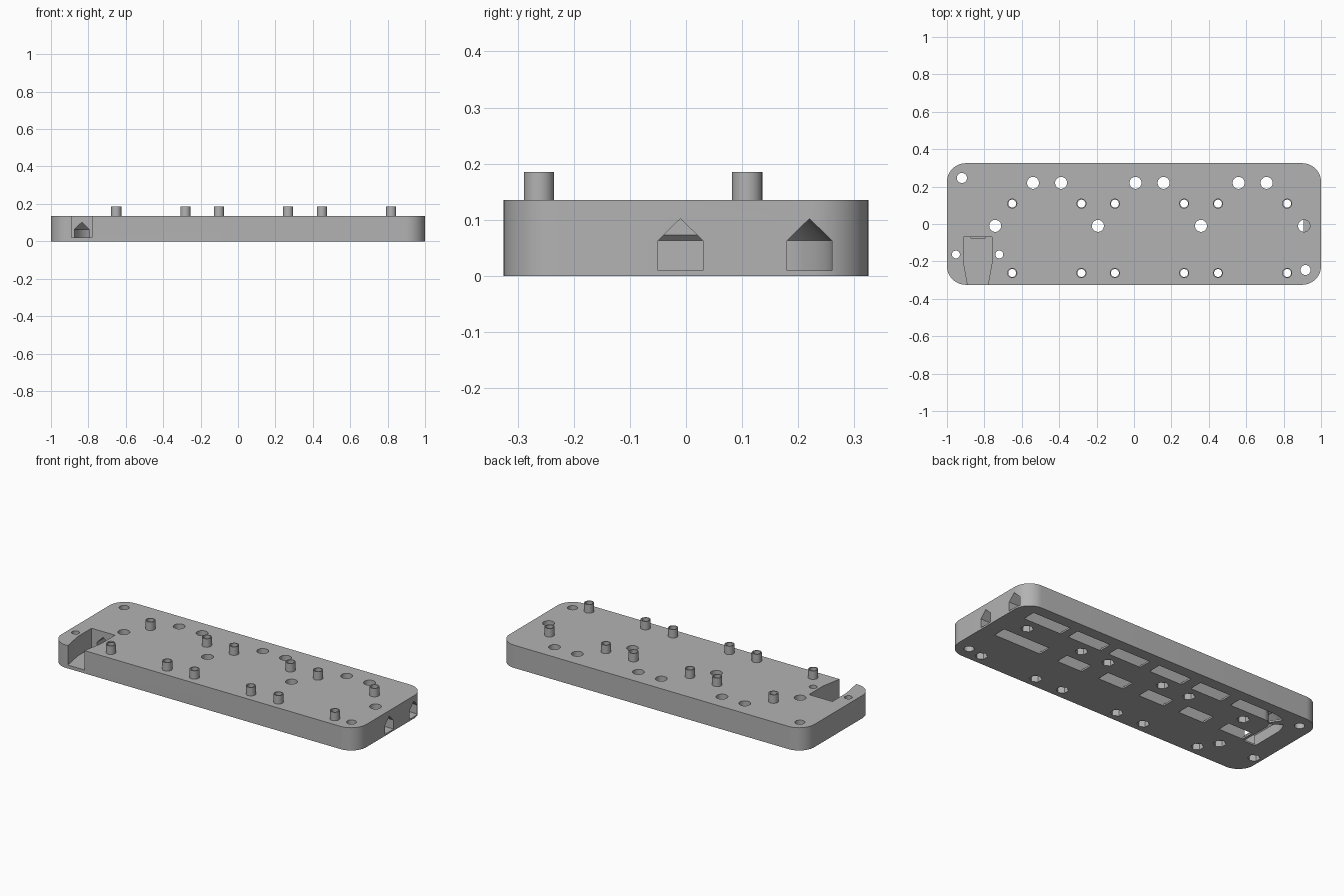
import bpy, bmesh, math
from mathutils import Vector

if "Cube" in bpy.data.objects:
    bpy.data.objects.remove(bpy.data.objects["Cube"], do_unlink=True)

HEIGHT = 0.135
POST_XS = (-0.651, -0.281, -0.102, 0.268, 0.449, 0.819)
POST_YS = (-0.262, 0.109)
BACK_Y, FRONT_Y, BEND_X, BEND_R = 0.22, -0.01, -0.835, 0.1

grey = bpy.data.materials.new("plain_grey")
grey.use_nodes = True
grey.diffuse_color = (0.45, 0.45, 0.45, 1)
grey.node_tree.nodes["Principled BSDF"].inputs["Base Color"].default_value = grey.diffuse_color


def prism(bm, outline, z0, z1):
    """Vertical prism over a counter-clockwise outline."""
    low = [bm.verts.new((x, y, z0)) for x, y in outline]
    high = [bm.verts.new((x, y, z1)) for x, y in outline]
    bm.faces.new(low[::-1])
    bm.faces.new(high)
    for i in range(len(low)):
        j = (i + 1) % len(low)
        bm.faces.new((low[i], low[j], high[j], high[i]))


def disc(x, y, r, sides=32, turn=0.0):
    return [(x + r * math.cos(turn + math.tau * i / sides),
             y + r * math.sin(turn + math.tau * i / sides)) for i in range(sides)]


def box(x0, x1, y0, y1):
    return [(x0, y0), (x1, y0), (x1, y1), (x0, y1)]


def sweep(bm, path, profile):
    """Carry a (sideways, height) profile along a flat path."""
    path = [Vector(p) for p in path]
    rings = []
    for i, p in enumerate(path):
        t = (path[min(i + 1, len(path) - 1)] - path[max(i - 1, 0)]).normalized()
        rings.append([bm.verts.new((p.x - t.y * s, p.y + t.x * s, z)) for s, z in profile])
    n = len(profile)
    for a, b in zip(rings, rings[1:]):
        for i in range(n):
            bm.faces.new((a[i], a[(i + 1) % n], b[(i + 1) % n], b[i]))
    bm.faces.new(rings[0][::-1])
    bm.faces.new(rings[-1])


def bend(start, end, steps):
    """Points on the rounded turn of the cable channel, in degrees of travel."""
    cx, cy = BEND_X + BEND_R, BACK_Y - BEND_R
    angles = [math.radians(90 + start + (end - start) * i / steps) for i in range(steps + 1)]
    return [(cx + BEND_R * math.cos(a), cy + BEND_R * math.sin(a)) for a in angles]


def finish(bm, name):
    bmesh.ops.recalc_face_normals(bm, faces=bm.faces)
    mesh = bpy.data.meshes.new(name)
    bm.to_mesh(mesh)
    bm.free()
    mesh.materials.append(grey)
    obj = bpy.data.objects.new(name, mesh)
    bpy.context.collection.objects.link(obj)
    return obj


# Base plate with rounded corners
outline = []
for k, (sx, sy) in enumerate(((1, 1), (-1, 1), (-1, -1), (1, -1))):
    for i in range(13):
        a = math.radians(90 * k + 7.5 * i)
        outline.append((sx * 0.9 + 0.1 * math.cos(a), sy * 0.225 + 0.1 * math.sin(a)))
bm = bmesh.new()
prism(bm, outline, 0, HEIGHT)
plate = finish(bm, "base_plate")
bpy.context.view_layer.objects.active = plate
plate.select_set(True)


def combine(bm, name, operation="DIFFERENCE"):
    tool = finish(bm, name)
    tool.hide_render = True
    mod = plate.modifiers.new(name, "BOOLEAN")
    mod.operation, mod.solver, mod.object = operation, "EXACT", tool
    bpy.ops.object.modifier_apply(modifier=mod.name)
    bpy.data.objects.remove(tool, do_unlink=True)


# Hollow mounting posts
posts = [(x, y) for x in POST_XS for y in POST_YS]
bm = bmesh.new()
for x, y in posts:
    prism(bm, disc(x, y, 0.027), HEIGHT - 0.03, 0.185)
combine(bm, "mounting_posts", "UNION")

# Cable channels with peaked roofs
tunnel = [(-0.04, 0.01), (0.04, 0.01), (0.04, 0.063), (0, 0.102), (-0.04, 0.063)]
bm = bmesh.new()
sweep(bm, [(1.05, BACK_Y)] + bend(0, 90, 12) + [(BEND_X, -0.075)], tunnel)
combine(bm, "back_channel")
bm = bmesh.new()
sweep(bm, [(1.05, FRONT_Y), (-0.865, FRONT_Y)], tunnel)
combine(bm, "front_channel")

# Tapered connector notch open to the top and front
bm = bmesh.new()
prism(bm, [(-0.912, -0.07), (-0.912, -0.2), (-0.885, -0.35),
           (-0.785, -0.35), (-0.758, -0.2), (-0.758, -0.07)], 0.02, 0.3)
combine(bm, "connector_notch")

# Openings under the channels
bm = bmesh.new()
for x0, x1 in ((0.65, 0.9), (0.38, 0.6), (0.11, 0.325), (-0.17, 0.045), (-0.44, -0.235)):
    prism(bm, box(x0, x1, BACK_Y - 0.039, BACK_Y + 0.039), -0.05, 0.03)
for x0, x1 in ((0.6, 0.907), (0.315, 0.48), (0.035, 0.2),
               (-0.243, -0.075), (-0.515, -0.345), (-0.78, -0.62)):
    prism(bm, box(x0, x1, FRONT_Y - 0.039, FRONT_Y + 0.039), -0.05, 0.03)
slot = [(-0.039, -0.05), (0.039, -0.05), (0.039, 0.03), (-0.039, 0.03)]
sweep(bm, [(-0.505, BACK_Y)] + bend(0, 36, 5), slot)
sweep(bm, bend(54, 90, 5) + [(BEND_X, -0.06)], slot)
combine(bm, "bottom_slots")

# Wire holes into the channels, and holes that go right through
nuts = posts + [(-0.952, -0.163), (-0.72, -0.163)]
bm = bmesh.new()
for x in (-0.54, -0.39, 0.008, 0.158, 0.559, 0.709):
    prism(bm, disc(x, BACK_Y, 0.032), 0.04, 0.3)
for x in (-0.742, -0.193, 0.358, 0.909):
    prism(bm, disc(x, FRONT_Y, 0.032), 0.04, 0.3)
for x, y in nuts:
    prism(bm, disc(x, y, 0.021), -0.05, 0.3)
for x, y in ((-0.92, 0.246), (0.917, -0.246)):
    prism(bm, disc(x, y, 0.027), -0.05, 0.3)
combine(bm, "holes")

# Hexagonal nut pockets underneath
bm = bmesh.new()
for x, y in nuts:
    prism(bm, disc(x, y, 0.034, 6, math.radians(30)), -0.05, 0.05)
combine(bm, "nut_pockets")

bpy.ops.object.shade_smooth_by_angle(angle=math.radians(30))
